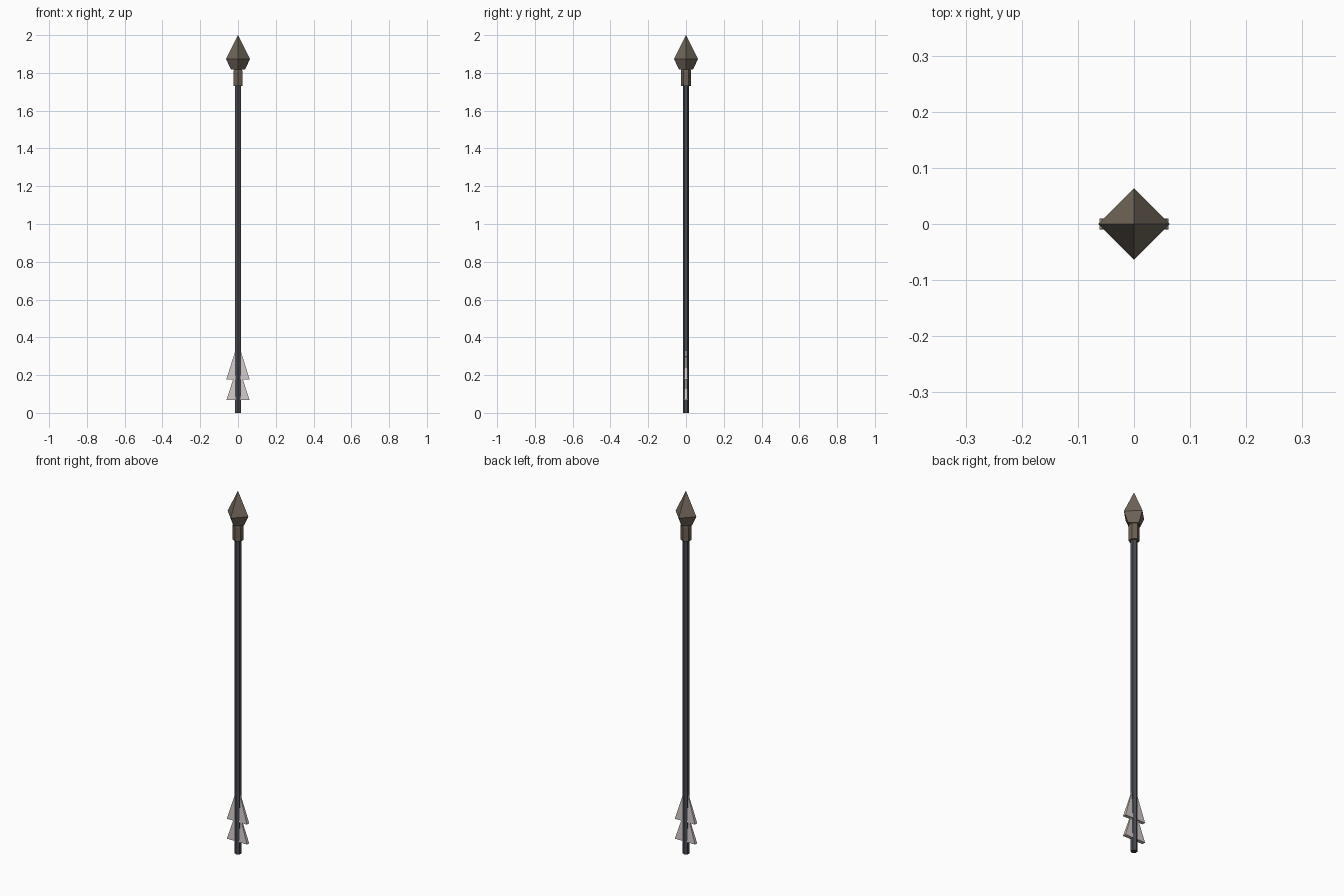
import bpy, bmesh, math

if "Cube" in bpy.data.objects:
    bpy.data.objects.remove(bpy.data.objects["Cube"])


def material(name, rgb):
    m = bpy.data.materials.new(name)
    m.diffuse_color = (*rgb, 1)
    m.use_nodes = True
    m.node_tree.nodes["Principled BSDF"].inputs["Base Color"].default_value = m.diffuse_color
    return m


steel = material("dark steel", (0.064, 0.07, 0.08))
bronze = material("dull bronze", (0.16, 0.13, 0.098))
leather = material("brown binding", (0.155, 0.118, 0.085))
feather = material("pale feather", (0.64, 0.58, 0.58))


def finish(name, bm, mat):
    bmesh.ops.recalc_face_normals(bm, faces=bm.faces[:])
    me = bpy.data.meshes.new(name)
    bm.to_mesh(me)
    bm.free()
    me.materials.append(mat)
    bpy.context.collection.objects.link(bpy.data.objects.new(name, me))


def skin(bm, loops):
    """Bridge matching vertex loops and cap the ends."""
    n = len(loops[0])
    for a, b in zip(loops, loops[1:]):
        for i in range(n):
            j = (i + 1) % n
            if len(b) == 1:
                bm.faces.new((a[i], a[j], b[0]))
            else:
                bm.faces.new((a[i], a[j], b[j], b[i]))
    for loop in (loops[0], loops[-1]):
        if len(loop) > 1:
            bm.faces.new(loop)


def lathe(name, rings, sides, mat, phase=0.0):
    """Faceted solid from (radius, z) rings; radius 0 makes a point."""
    bm = bmesh.new()
    loops = []
    for r, z in rings:
        n = sides if r > 0 else 1
        loops.append([bm.verts.new((r * math.cos(phase + math.tau * i / sides),
                                    r * math.sin(phase + math.tau * i / sides), z))
                      for i in range(n)])
    skin(bm, loops)
    finish(name, bm, mat)


def fletching(name, rings):
    """Flat wedge from (half width, half thickness, z) rings."""
    bm = bmesh.new()
    loops = [[bm.verts.new((sx * w, sy * t, z))
              for sx, sy in ((-1, -1), (1, -1), (1, 1), (-1, 1))]
             for w, t, z in rings]
    skin(bm, loops)
    finish(name, bm, feather)


# shaft, binding collar and pointed head
lathe("shaft", [(0.017, 0), (0.017, 1.76)], 6, steel, math.pi / 6)
lathe("collar", [(0.0275, 1.73), (0.0275, 1.808), (0.022, 1.825)], 6, leather, math.pi / 6)
lathe("arrowhead", [(0.037, 1.818), (0.0635, 1.873), (0, 2.0)], 4, bronze)

# two tiers of fletching, thinning towards the top
fletching("lower_fletching", [(0.0615, 0.0095, 0.068), (0.025, 0.004, 0.179)])
fletching("upper_fletching", [(0.0615, 0.0095, 0.178), (0.012, 0.002, 0.335)])
